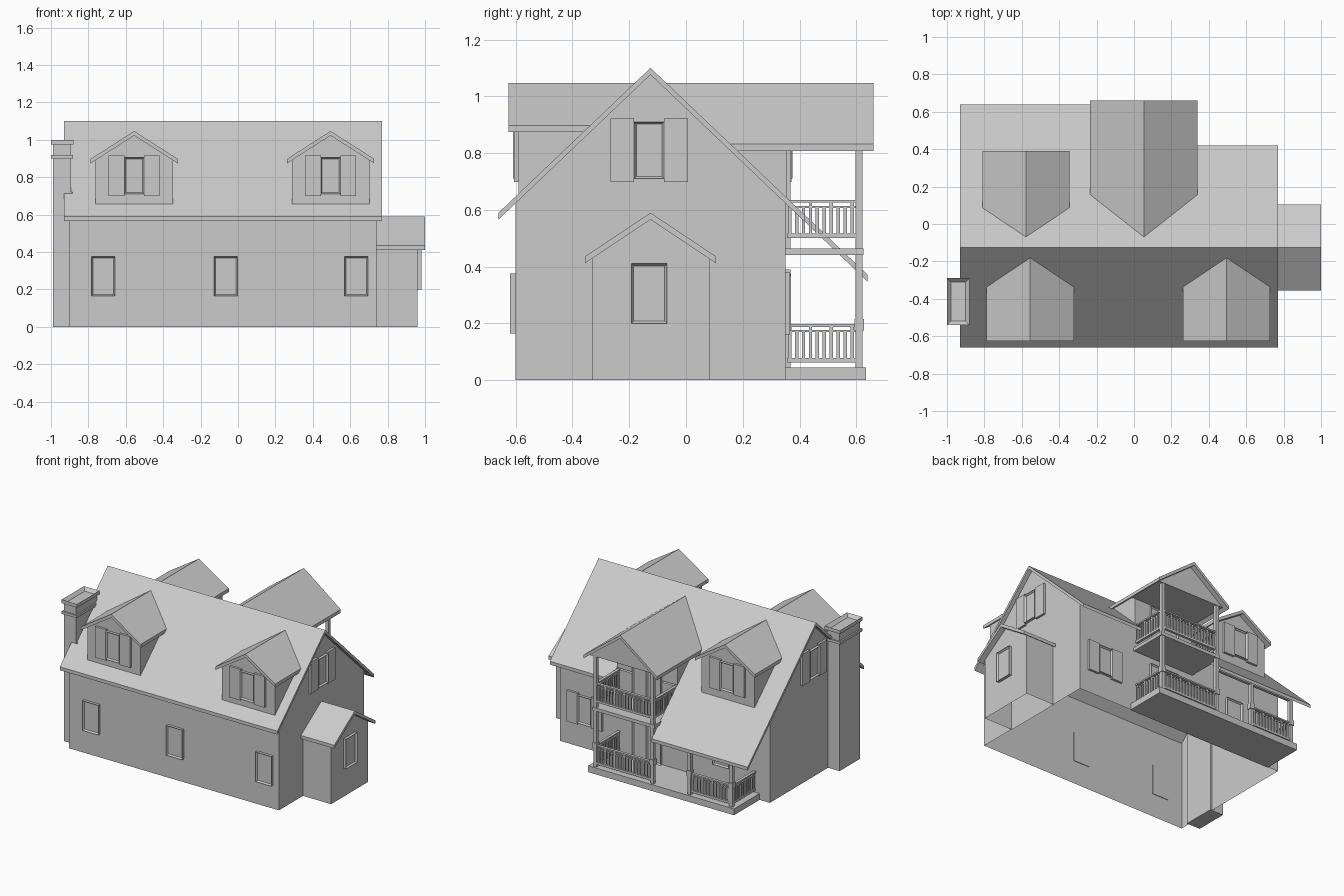
import bpy, bmesh
from math import radians
from mathutils import Matrix, Vector

if "Cube" in bpy.data.objects:
    bpy.data.objects.remove(bpy.data.objects["Cube"])

RY, RZ, S = -0.125, 1.10, 0.953      # main ridge y, ridge height, slope
T = 0.024                            # roof thickness


def finish(name, bm):
    bmesh.ops.recalc_face_normals(bm, faces=bm.faces)
    me = bpy.data.meshes.new(name)
    bm.to_mesh(me)
    bm.free()
    ob = bpy.data.objects.new(name, me)
    bpy.context.collection.objects.link(ob)
    return ob


def add_box(bm, x0, x1, y0, y1, z0, z1):
    m = Matrix.Translation(((x0 + x1) / 2, (y0 + y1) / 2, (z0 + z1) / 2)) @ \
        Matrix.Diagonal((x1 - x0, y1 - y0, z1 - z0, 1))
    return bmesh.ops.create_cube(bm, size=1, matrix=m)['verts']


def boxes(name, *dims):
    bm = bmesh.new()
    for d in dims:
        add_box(bm, *d)
    return finish(name, bm)


def prism(name, pts, axis, a, b, open_bottom=False, cut=0):
    """Extrude a profile along x or y; cut=-1/1 trims it to the front/back main roof slope."""
    bm = bmesh.new()
    vs = [bm.verts.new((a, u, z) if axis == 'x' else (u, a, z)) for u, z in pts]
    f = bm.faces.new(vs)
    r = bmesh.ops.extrude_face_region(bm, geom=[f], use_keep_orig=True)
    d = Vector((b - a, 0, 0)) if axis == 'x' else Vector((0, b - a, 0))
    bmesh.ops.translate(bm, verts=[v for v in r['geom'] if isinstance(v, bmesh.types.BMVert)], vec=d)
    if open_bottom:
        low = min(z for _, z in pts)
        bmesh.ops.delete(bm, geom=[f for f in bm.faces if all(v.co.z < low + 1e-4 for v in f.verts)],
                         context='FACES_ONLY')
    if cut:
        bmesh.ops.bisect_plane(bm, geom=bm.verts[:] + bm.edges[:] + bm.faces[:],
                               plane_co=(0, RY, RZ - 0.004), plane_no=(0, cut * S, 1), clear_inner=True)
    return finish(name, bm)


def chevron(c, left, right, top, slope):
    p = [(left, top - slope * (c - left)), (c, top), (right, top - slope * (right - c))]
    return p + [(u, z - T) for u, z in reversed(p)]


def house(c, half, base, top, slope):
    e = top - slope * half
    return [(c - half, base), (c + half, base), (c + half, e), (c, top), (c - half, e)]


def window(name, loc, w, h, angle, shutters=False, depth=0.02):
    """Framed recessed pane, built facing -y then turned."""
    bm = bmesh.new()
    add_box(bm, -w / 2, w / 2, -depth, 0.004, -h / 2, h / 2)
    bm.normal_update()
    f = min(bm.faces, key=lambda f: f.calc_center_median().y)
    bmesh.ops.inset_individual(bm, faces=[f], thickness=0.011)
    bmesh.ops.translate(bm, verts=f.verts[:], vec=(0, depth * 0.6, 0))
    if shutters:
        for s in (-1, 1):
            x = s * (w / 2 + 0.042)
            add_box(bm, x - 0.042, x + 0.042, -0.016, 0.004, -h / 2 - 0.012, h / 2 + 0.012)
    bm.transform(Matrix.Translation(loc) @ Matrix.Rotation(radians(angle), 4, 'Z'))
    return finish(name, bm)


def railing(name, p, q, z):
    """Railing between two points along x or y, deck height z."""
    bm = bmesh.new()
    p, q = Vector(p), Vector(q)

    def bar(a, b, r, z0, z1):
        add_box(bm, min(a.x, b.x) - r, max(a.x, b.x) + r, min(a.y, b.y) - r, max(a.y, b.y) + r, z0, z1)
    bar(p, q, 0.009, z + 0.02, z + 0.036)
    bar(p, q, 0.006, z + 0.127, z + 0.134)
    bar(p, q, 0.010, z + 0.145, z + 0.155)
    n = round((q - p).length / 0.025)
    for i in range(n + 1):
        c = p.lerp(q, i / n)
        bar(c, c, 0.006, z + 0.03, z + (0.148 if i % 3 == 0 else 0.13))
    return finish(name, bm)


# main walls and roof
prism('main_walls', [(-0.6, 0), (0.35, 0), (0.35, RZ - 0.02 - S * 0.475), (RY, RZ - 0.02),
                     (-0.6, RZ - 0.02 - S * 0.475)], 'x', -0.90, 0.74, open_bottom=True)
for nm, x0, x1, yb in (('roof_porch_side', -0.93, -0.18, 0.64), ('roof_middle', -0.18, 0.29, 0.34),
                       ('roof_right', 0.29, 0.77, 0.42)):
    prism(nm, chevron(RY, -0.66, yb, RZ, S), 'x', x0, x1)

# side annex
prism('annex_walls', house(RY, 0.207, 0, 0.572, 0.67), 'x', 0.735, 0.96, open_bottom=True)
prism('annex_roof', chevron(RY, -0.355, 0.105, 0.59, 0.67), 'x', 0.735, 1.0)
window('annex_window', (0.96, RY - 0.005, 0.305), 0.125, 0.21, 90)

# chimney with bands and hollow cap
boxes('chimney', (-0.99, -0.885, -0.53, -0.30, 0, 0.72), (-0.99, -0.893, -0.53, -0.30, 0.72, 0.975),
      (-1.0, -0.883, -0.54, -0.29, 0.90, 0.918))
bm = bmesh.new()
add_box(bm, -1.0, -0.88, -0.54, -0.29, 0.975, 1.0)
bm.normal_update()
f = max(bm.faces, key=lambda f: f.calc_center_median().z)
bmesh.ops.inset_individual(bm, faces=[f], thickness=0.03)
bmesh.ops.translate(bm, verts=f.verts[:], vec=(0, 0, -0.022))
finish('chimney_cap', bm)

# dormers: two at the front, one at the back
for i, (cx, side) in enumerate(((-0.555, -1), (0.495, -1), (-0.578, 1))):
    wall = RY + side * 0.465 if side < 0 else 0.355
    eave = -0.625 if side < 0 else 0.39
    prism(f'dormer_walls_{i}', house(cx, 0.207, 0.6, 1.03, 0.64), 'y', wall, RY, cut=side)
    prism(f'dormer_roof_{i}', chevron(cx, cx - 0.233, cx + 0.233, 1.047, 0.64), 'y', eave, RY, cut=side)
    window(f'dormer_window_{i}', (cx, wall, 0.808), 0.105, 0.195, 0 if side < 0 else 180, True)

# gable end and ground floor windows
window('gable_window_right', (0.74, -0.13, 0.81), 0.105, 0.2, 90, True)
window('gable_window_left', (-0.90, -0.13, 0.81), 0.105, 0.2, -90, True)
for i, x in enumerate((-0.72, -0.065, 0.633)):
    window(f'front_window_{i}', (x, -0.6, 0.27), 0.125, 0.21, 0)
window('back_window', (0.54, 0.35, 0.27), 0.105, 0.195, 180, True)
window('porch_window', (-0.53, 0.35, 0.27), 0.125, 0.21, 180)

# back bay with balcony roof and pediment
BX = 0.053
prism('bay_walls', house(BX, 0.235, 0.6, 1.03, 0.75), 'y', RY, 0.354, cut=1)
prism('balcony_roof', chevron(BX, BX - 0.2875, BX + 0.2875, 1.047, 0.75), 'y', RY, 0.66, cut=1)
prism('pediment', [(BX - 0.265, 0.825), (BX + 0.265, 0.825), (BX + 0.265, 0.831),
                   (BX, 1.03), (BX - 0.265, 0.831)], 'y', 0.353, 0.625)
for nm, z0, z1 in (('lower', 0.045, 0.39), ('upper', 0.463, 0.81)):
    for s in (-1, 1):
        window(f'{nm}_door_{s}', (BX + s * 0.056, 0.352, (z0 + z1) / 2), 0.112, z1 - z0, 180, depth=0.016)

# decks, posts and beams
XL, XR, XM, XE, Y = -0.17, 0.276, -0.46, -0.785, 0.61
boxes('porch_deck', (-0.82, 0.32, 0.345, 0.635, 0, 0.045))
boxes('balcony_deck', (XL - 0.02, XR + 0.02, 0.345, 0.625, 0.44, 0.463))
for i, (x, top) in enumerate(((XL, 0.83), (XR, 0.83), (XM, 0.38), (XE, 0.38))):
    boxes(f'porch_post_{i}', (x - 0.012, x + 0.012, Y - 0.012, Y + 0.012, 0.04, top),
          (x - 0.017, x + 0.017, Y - 0.017, Y + 0.017, 0.175, 0.215))
boxes('porch_beam', (XE - 0.012, XL, Y - 0.01, Y + 0.01, 0.355, 0.38))

# railings
for nm, z in (('porch', 0.042), ('balcony', 0.48)):
    railing(f'{nm}_rail_back', (XL, Y), (XR, Y), z)
    railing(f'{nm}_rail_right', (XR, 0.365), (XR, Y), z)
railing('balcony_rail_left', (XL, 0.365), (XL, Y), 0.48)
railing('porch_rail_entry', (XE, Y), (XM, Y), 0.042)
railing('porch_rail_end', (XE, 0.365), (XE, Y), 0.042)
